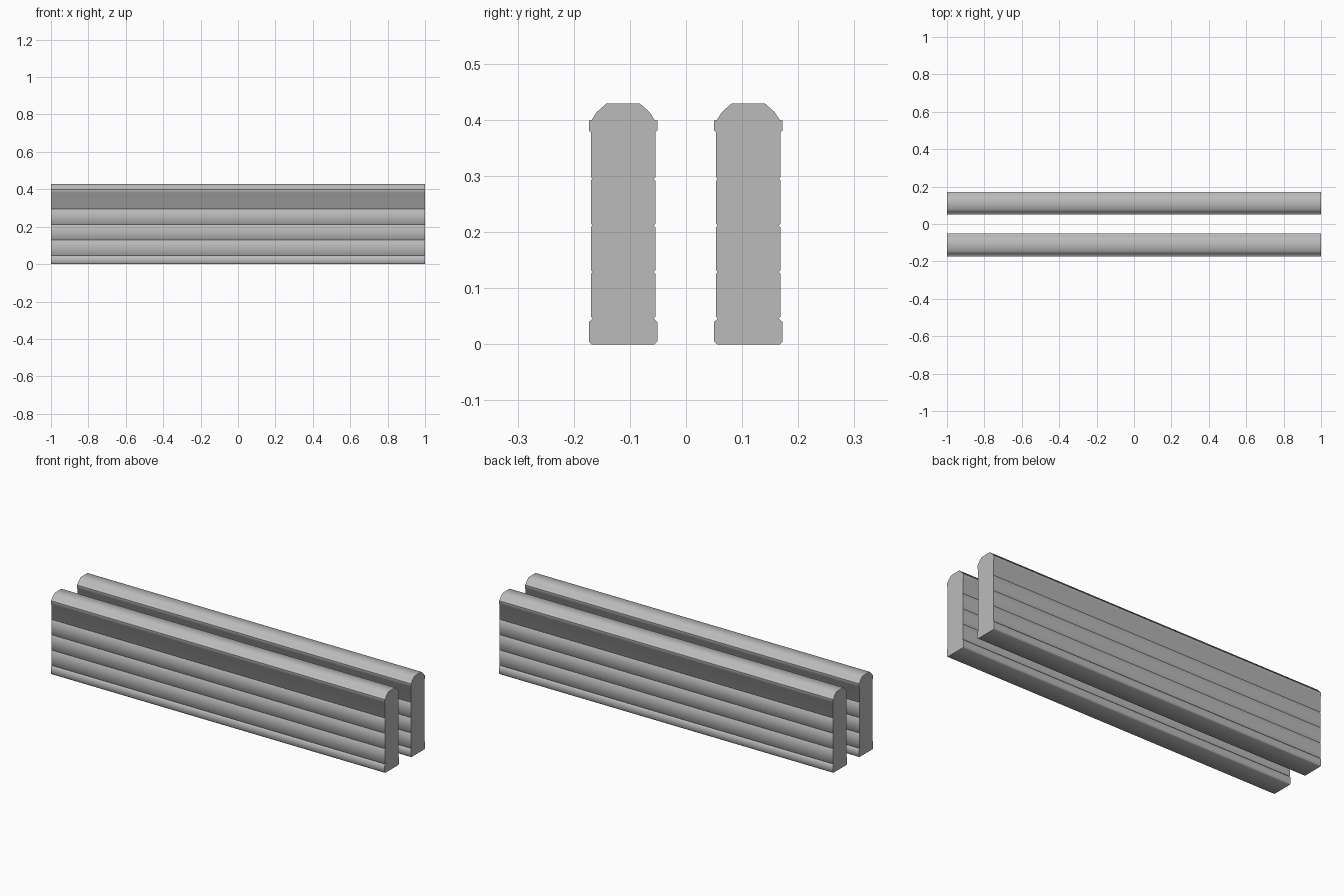
import bpy
import bmesh
import math

cube = bpy.data.objects.get("Cube")
if cube:
    bpy.data.objects.remove(cube, do_unlink=True)

# Single stone colour
stone = bpy.data.materials.new("stone_grey")
stone.use_nodes = True
colour = (0.5, 0.5, 0.5, 1)
stone.diffuse_color = colour
stone.node_tree.nodes["Principled BSDF"].inputs["Base Color"].default_value = colour

BODY, BAND = 0.0575, 0.061

# Half profile as (half width, height): plinth, grooved body, band, rounded coping
half = [(0.056, 0), (BAND, 0.005), (BAND, 0.04)]
for z in (0.046, 0.129, 0.212, 0.295):
    half += [(BODY, z - 0.003), (BODY - 0.003, z), (BODY, z + 0.003)]
half += [(BODY, 0.378), (BAND, 0.381), (BAND, 0.399), (0.056, 0.4),
         (0.047, 0.414), (0.03, 0.429)]
profile = half + [(-w, z) for w, z in reversed(half)]


def wall_section(name, x0, x1, y):
    """Extrude the wall profile along x."""
    bm = bmesh.new()
    face = bm.faces.new([bm.verts.new((x0, y + w, z)) for w, z in profile])
    result = bmesh.ops.extrude_face_region(bm, geom=[face], use_keep_orig=True)
    moved = [v for v in result["geom"] if isinstance(v, bmesh.types.BMVert)]
    bmesh.ops.translate(bm, verts=moved, vec=(x1 - x0, 0, 0))
    bmesh.ops.recalc_face_normals(bm, faces=bm.faces)
    mesh = bpy.data.meshes.new(name)
    bm.to_mesh(mesh)
    bm.free()
    mesh.materials.append(stone)
    obj = bpy.data.objects.new(name, mesh)
    bpy.context.collection.objects.link(obj)
    bpy.ops.object.select_all(action="DESELECT")
    obj.select_set(True)
    bpy.context.view_layer.objects.active = obj
    bpy.ops.object.shade_smooth_by_angle(angle=math.radians(50))


# Two parallel walls, each a short and a long section meeting at a seam
SEAM = -1 / 3
for side, y in (("front", -0.112), ("back", 0.111)):
    wall_section(side + "_wall_short", -1, SEAM, y)
    wall_section(side + "_wall_long", SEAM, 1, y)
